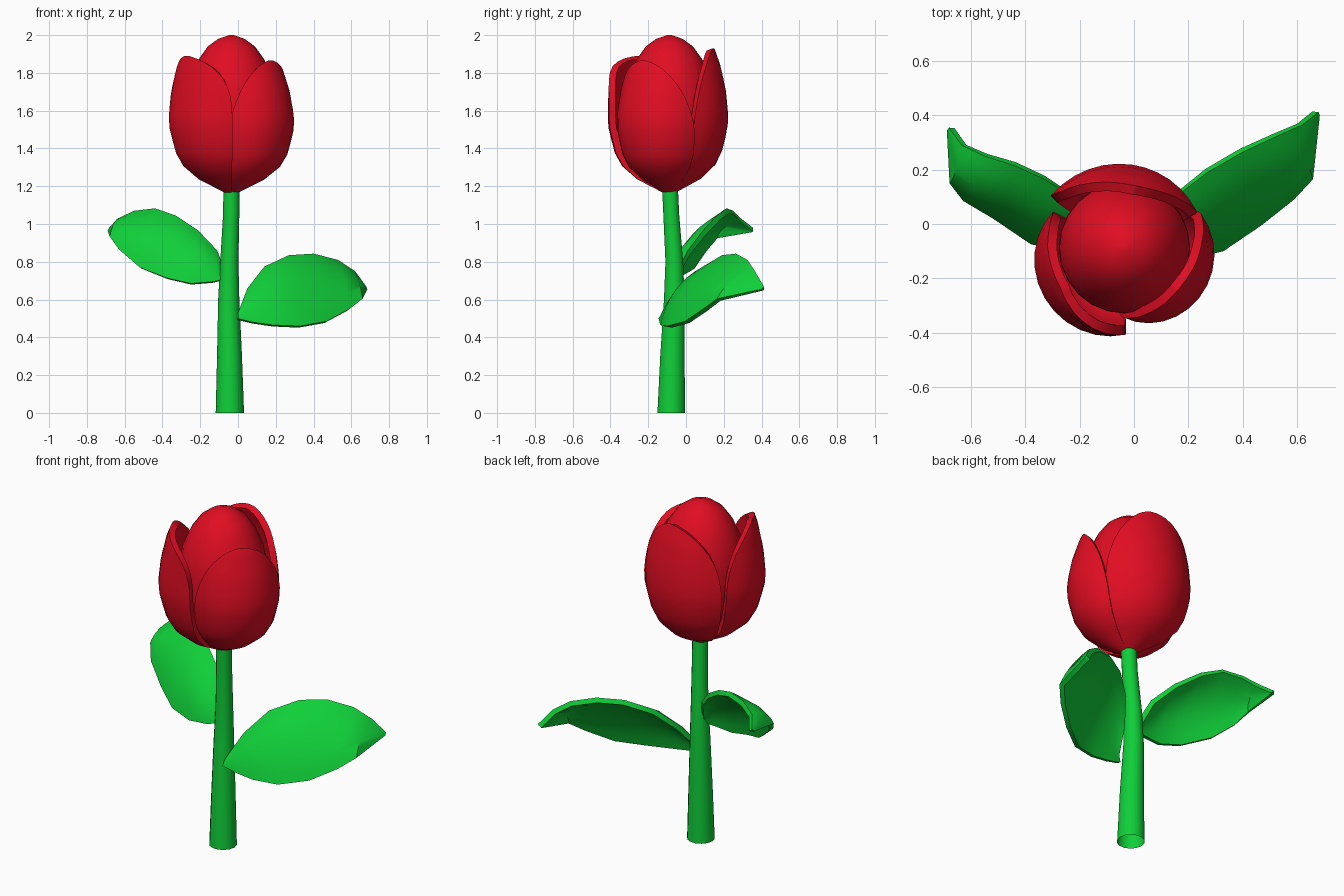
import bpy, bmesh, math
from mathutils import Vector

if "Cube" in bpy.data.objects:
    bpy.data.objects.remove(bpy.data.objects["Cube"])


def material(name, rgb):
    m = bpy.data.materials.new(name)
    m.diffuse_color = (*rgb, 1)
    m.use_nodes = True
    m.node_tree.nodes["Principled BSDF"].inputs["Base Color"].default_value = m.diffuse_color
    return m


RED = material("petal red", (0.75, 0.004, 0.016))
GREEN = material("leaf green", (0.005, 0.62, 0.04))


def finish(name, bm, mat, thickness=0):
    mesh = bpy.data.meshes.new(name)
    bm.to_mesh(mesh)
    bm.free()
    mesh.materials.append(mat)
    ob = bpy.data.objects.new(name, mesh)
    bpy.context.collection.objects.link(ob)
    if thickness:
        mod = ob.modifiers.new("thickness", 'SOLIDIFY')
        mod.thickness = thickness
        mod.offset = -1
    bpy.ops.object.select_all(action='DESELECT')
    ob.select_set(True)
    bpy.context.view_layer.objects.active = ob
    if thickness:
        bpy.ops.object.modifier_apply(modifier="thickness")
    bpy.ops.object.shade_smooth_by_angle(angle=math.radians(40))
    return ob


def tube(name, rings, sides, mat, capped):
    """Round body through rings of (x, y, z, radius)."""
    bm = bmesh.new()
    loops = []
    for x, y, z, r in rings:
        loops.append([bm.verts.new((x + r * math.cos(k * math.tau / sides),
                                    y + r * math.sin(k * math.tau / sides), z))
                      for k in range(sides)])
    for a, b in zip(loops, loops[1:]):
        for k in range(sides):
            n = (k + 1) % sides
            bm.faces.new((a[k], a[n], b[n], b[k]))
    if capped:
        bm.faces.new(loops[0][::-1])
        bm.faces.new(loops[-1])
    return finish(name, bm, mat)


def sheet(name, rows, mat, thickness, flip):
    """Thick curved sheet from a grid of points."""
    bm = bmesh.new()
    g = [[bm.verts.new(p) for p in row] for row in rows]
    for a, b in zip(g, g[1:]):
        for c in range(len(a) - 1):
            f = (a[c], b[c], b[c + 1], a[c + 1])
            bm.faces.new(f[::-1] if flip else f)
    return finish(name, bm, mat, thickness)


def lerp_table(table, z):
    for (z0, r0), (z1, r1) in zip(table, table[1:]):
        if z <= z1:
            return r0 + (r1 - r0) * (z - z0) / (z1 - z0)
    return table[-1][1]


# Stem, an open tube
tube("stem", [(-0.043, -0.078, 0, 0.075), (-0.045, -0.072, 0.3, 0.066),
              (-0.049, -0.062, 0.6, 0.056), (-0.046, -0.062, 0.8, 0.048),
              (-0.036, -0.078, 1.05, 0.043), (-0.034, -0.085, 1.2, 0.043)], 14, GREEN, False)

# Inner bud
CX, CY = -0.035, -0.088
bud = [(1.18, 0.05), (1.22, 0.12), (1.3, 0.195), (1.4, 0.228), (1.52, 0.242), (1.65, 0.24),
       (1.77, 0.218), (1.87, 0.175), (1.94, 0.125), (1.98, 0.07), (2.0, 0.012)]
tube("inner_bud", [(CX, CY, z, r) for z, r in bud], 24, RED, True)

# Outer petals: wrapped around the bud, overlapping like a spiral
PROFILE = [(1.165, 0.1), (1.21, 0.4), (1.28, 0.72), (1.37, 0.88), (1.5, 0.985),
           (1.57, 1.0), (1.7, 0.96), (1.83, 0.87), (1.94, 0.74)]


def petal(name, centre, half, radii, top, widest, powers, flare, lean):
    """powers: roundness of each side; flare opens the far edge; lean closes the tip."""
    rows, n, cols = [], 16, 12
    r0, rm, r1 = radii
    for i in range(n + 1):
        z = 1.165 + (top - 1.165) * math.sin(i / n * math.pi / 2)
        t = max(0, (z - widest) / (top - widest))
        row = []
        for j in range(cols + 1):
            s = 2 * j / cols - 1
            w = max(5, half * math.sqrt(max(0, 1 - t ** powers[s > 0])))
            a = w * s
            u = a / half
            r = rm + (r1 - r0) / 2 * u + ((r0 + r1) / 2 - rm) * u * u
            p = lerp_table(PROFILE, z)
            if z > 1.57:
                p += (1 - p) * flare * max(0, u)
            r *= p * (1 - lean * t * t)
            ang = math.radians(centre + a)
            row.append((CX + r * math.cos(ang), CY + r * math.sin(ang), z))
        rows.append(row)
    sheet(name, rows, RED, 0.036, True)


petal("left_petal", 212, 59, (0.295, 0.348, 0.32), 1.89, 1.5, (2.5, 3.5), 0.9, 0)
petal("right_petal", -34, 62, (0.25, 0.338, 0.31), 1.865, 1.35, (2, 2.2), 0, 0.1)
petal("back_petal", 85, 60, (0.30, 0.31, 0.335), 1.93, 1.38, (2.5, 4), 0.3, 0)


# Leaves: lower and upper edge curves with a bulging blade between them
def leaf(name, lower, upper, side):
    rows, cols = [], 8
    bulge = [0, 0.025, 0.045, 0.05, 0.045, 0.04, 0.03, 0]
    for lo, up, b in zip(lower, upper, bulge):
        lo, up = Vector(lo), Vector(up)
        row = []
        for j in range(cols + 1):
            t = j / cols
            p = lo.lerp(up, t) + Vector((0, -0.77, 0.64)) * b * 4 * t * (1 - t)
            row.append(p)
        rows.append(row)
    sheet(name, rows, GREEN, 0.028, side < 0)


leaf("right_leaf",
     [(0, -0.145, 0.5), (0.08, -0.14, 0.48), (0.19, -0.135, 0.465), (0.33, -0.1, 0.46),
      (0.47, -0.005, 0.485), (0.59, 0.09, 0.55), (0.66, 0.165, 0.605), (0.685, 0.4, 0.655)],
     [(0, -0.125, 0.53), (0.05, -0.02, 0.66), (0.14, 0.09, 0.775), (0.27, 0.19, 0.835),
      (0.4, 0.265, 0.843), (0.53, 0.325, 0.81), (0.62, 0.365, 0.75), (0.68, 0.413, 0.668)], 1)
leaf("left_leaf",
     [(-0.07, -0.08, 0.71), (-0.13, -0.1, 0.695), (-0.25, -0.1, 0.685), (-0.38, -0.075, 0.715),
      (-0.52, 0.02, 0.77), (-0.63, 0.085, 0.865), (-0.68, 0.15, 0.935), (-0.69, 0.345, 0.965)],
     [(-0.08, -0.03, 0.78), (-0.11, 0.01, 0.86), (-0.21, 0.09, 0.965), (-0.33, 0.165, 1.045),
      (-0.44, 0.215, 1.083), (-0.55, 0.25, 1.07), (-0.635, 0.29, 1.03), (-0.682, 0.355, 0.98)], -1)
